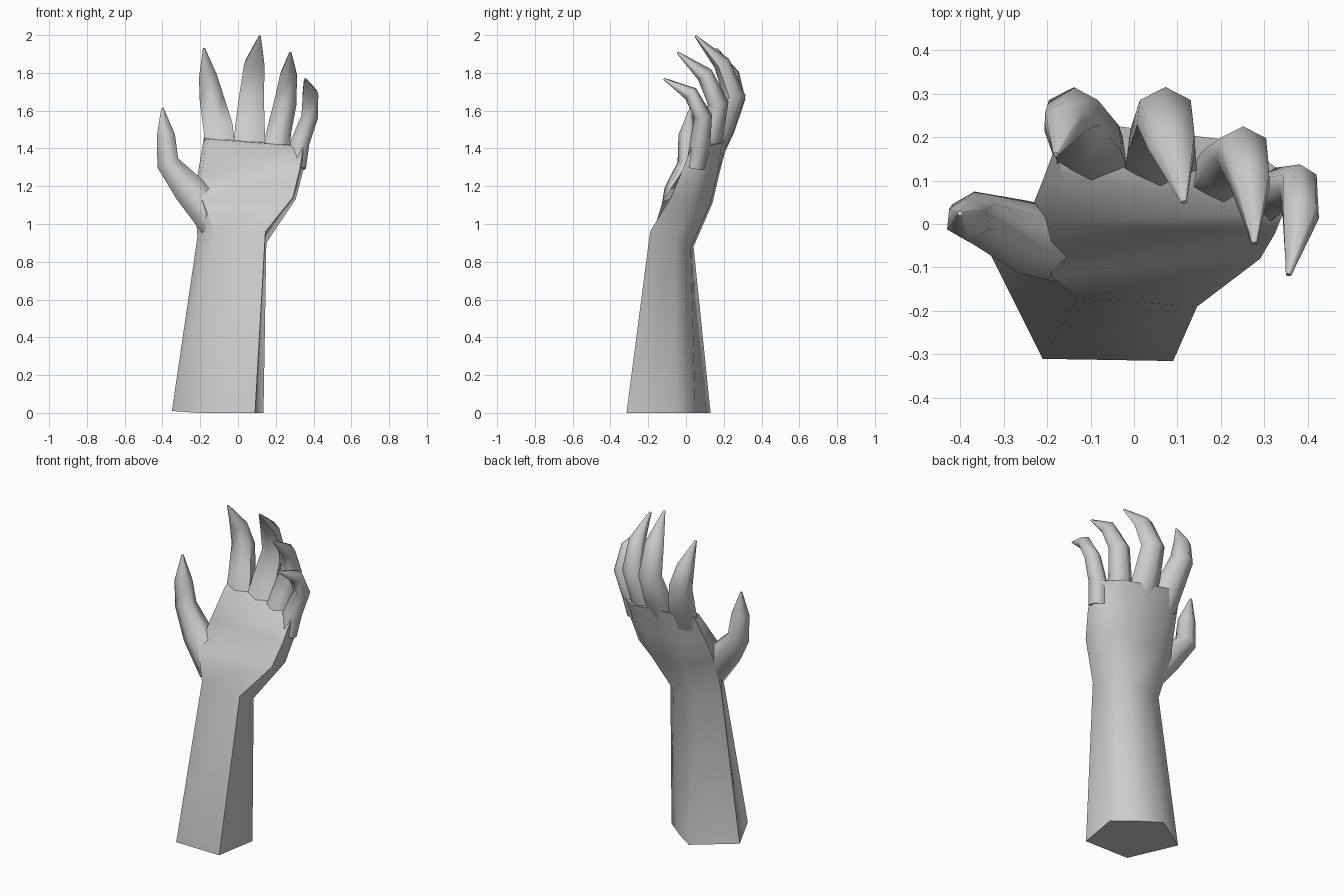
import bpy, bmesh, math
from mathutils import Vector

cube = bpy.data.objects.get("Cube")
if cube:
    bpy.data.objects.remove(cube, do_unlink=True)

clay = bpy.data.materials.new("grey_clay")
clay.use_nodes = True
clay.diffuse_color = (0.6, 0.6, 0.6, 1)
clay.node_tree.nodes["Principled BSDF"].inputs["Base Color"].default_value = (0.6, 0.6, 0.6, 1)


def loft(name, rings):
    """Skin a list of equal-sized point rings and cap both ends."""
    bm = bmesh.new()
    loops = [[bm.verts.new(p) for p in ring] for ring in rings]
    n = len(loops[0])
    for low, high in zip(loops, loops[1:]):
        for i in range(n):
            j = (i + 1) % n
            bm.faces.new((low[i], low[j], high[j], high[i]))
    bm.faces.new(loops[0][::-1])
    bm.faces.new(loops[-1])
    bmesh.ops.recalc_face_normals(bm, faces=bm.faces)
    mesh = bpy.data.meshes.new(name)
    bm.to_mesh(mesh)
    bm.free()
    mesh.materials.append(clay)
    obj = bpy.data.objects.new(name, mesh)
    bpy.context.collection.objects.link(obj)
    bpy.ops.object.select_all(action='DESELECT')
    obj.select_set(True)
    bpy.context.view_layer.objects.active = obj
    bpy.ops.object.shade_smooth_by_angle(angle=math.radians(70))
    return obj


# Six-sided digit section, ridged along the front and the back
SECTION = [(0, -1), (1, -.45), (.9, .5), (0, 1), (-.9, .5), (-1, -.45)]


def digit(name, path):
    """Bent tapering digit; each step is x, y, z, half width, half depth."""
    centres = [Vector(step[:3]) for step in path]
    rings = []
    for k, (centre, step) in enumerate(zip(centres, path)):
        ahead = centres[min(k + 1, len(path) - 1)]
        behind = centres[max(k - 1, 0)]
        along = (ahead - behind).normalized()
        side = Vector((0, 1, 0)).cross(along).normalized()
        depth = along.cross(side)
        rings.append([centre + side * a * step[3] + depth * b * step[4] for a, b in SECTION])
    return loft(name, rings)


# Forearm and palm: front right, front left, left, back left, back right, right
loft("forearm_and_palm", [
    [(-.21, -.31, 0), (.09, -.315, 0), (.135, -.05, 0),
     (.01, .05, 0), (-.11, .13, 0), (-.35, -.03, .01)],
    [(-.13, -.17, .97), (.145, -.19, .96), (.15, -.06, .9),
     (.07, .025, .88), (-.07, .04, .88), (-.215, -.04, .93)],
    [(-.19, -.12, 1.13), (.29, -.08, 1.14), (.305, .03, 1.13),
     (.15, .13, 1.11), (-.08, .14, 1.11), (-.23, .05, 1.15)],
    [(-.19, .0, 1.28), (.325, -.02, 1.28), (.345, .06, 1.28),
     (.2, .17, 1.28), (-.09, .18, 1.28), (-.21, .1, 1.28)],
    [(-.165, .11, 1.45), (.345, .03, 1.41), (.37, .1, 1.41),
     (.24, .19, 1.43), (-.08, .23, 1.47), (-.18, .18, 1.46)],
])

# Fingers
digit("index_finger", [
    (-.09, .14, 1.38, .08, .06), (-.105, .195, 1.51, .078, .065),
    (-.14, .255, 1.67, .064, .06), (-.16, .235, 1.79, .048, .048),
    (-.18, .16, 1.93, .006, .006)])
digit("middle_finger", [
    (.06, .13, 1.38, .085, .06), (.063, .19, 1.51, .078, .065),
    (.072, .255, 1.68, .065, .06), (.088, .19, 1.85, .055, .045),
    (.115, .05, 1.995, .006, .006)])
digit("ring_finger", [
    (.195, .09, 1.34, .075, .06), (.215, .135, 1.48, .065, .065),
    (.25, .17, 1.64, .06, .055), (.268, .1, 1.79, .046, .045),
    (.277, -.045, 1.908, .006, .006)])
digit("little_finger", [
    (.305, .05, 1.3, .055, .05), (.328, .075, 1.43, .05, .055),
    (.38, .09, 1.57, .044, .048), (.382, .025, 1.69, .042, .04),
    (.355, -.117, 1.768, .006, .006)])

# Thumb
digit("thumb", [
    (-.12, -.06, 1.0, .085, .085), (-.255, -.03, 1.18, .085, .085),
    (-.37, .015, 1.32, .06, .06), (-.382, .01, 1.47, .048, .05),
    (-.4, .025, 1.615, .006, .006)])
